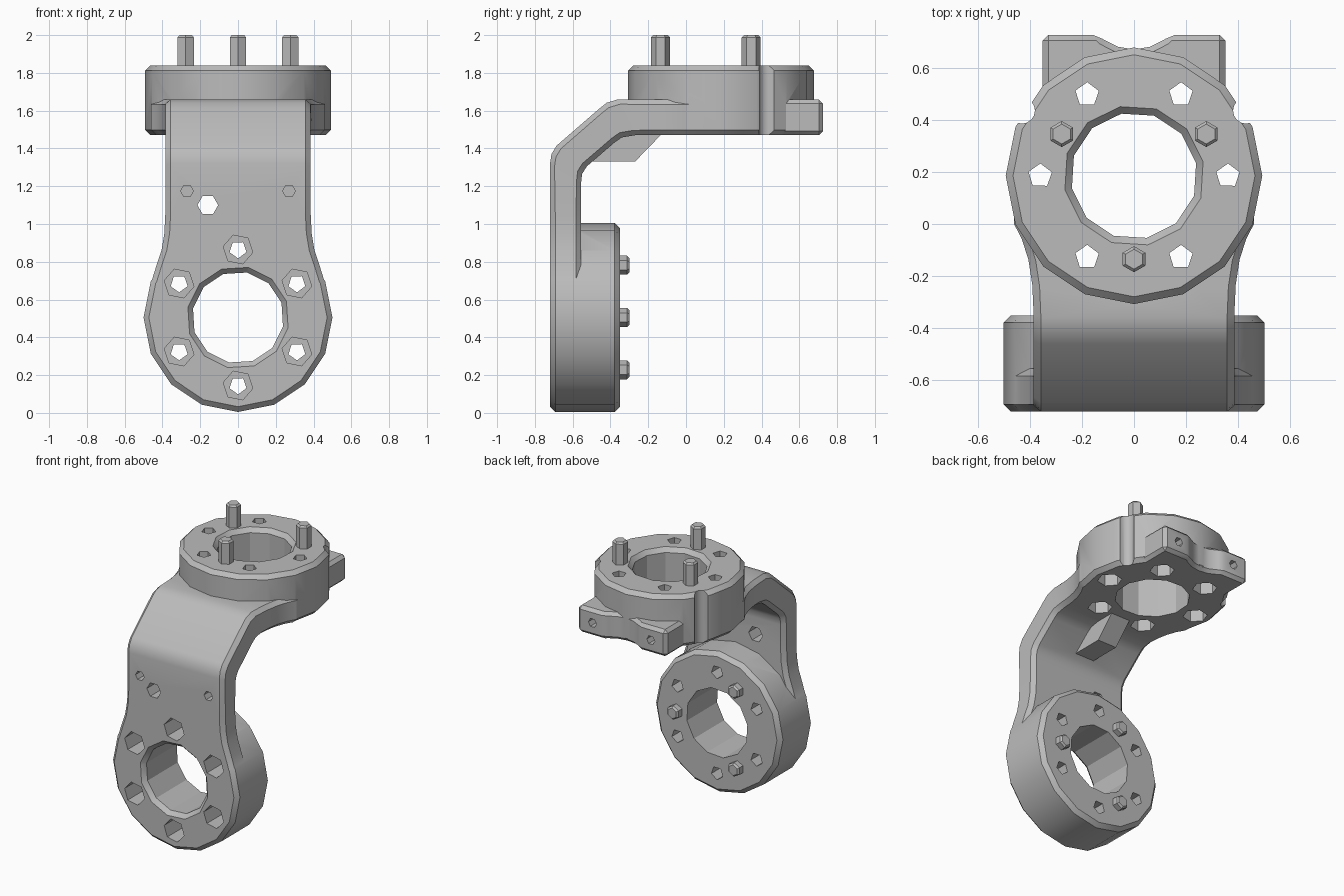
import bpy, bmesh
from math import radians, cos, sin, pi
from mathutils import Matrix, Vector

if "Cube" in bpy.data.objects:
    bpy.data.objects.remove(bpy.data.objects["Cube"])

grey = bpy.data.materials.new("plain grey")
grey.use_nodes = True
colour = (0.5, 0.5, 0.5, 1)
grey.diffuse_color = colour
grey.node_tree.nodes["Principled BSDF"].inputs["Base Color"].default_value = colour


def loft(name, loops):
    """Closed solid skinned through matching loops of points."""
    bm = bmesh.new()
    rows = [[bm.verts.new(p) for p in loop] for loop in loops]
    for a, b in zip(rows, rows[1:]):
        for i in range(len(a)):
            j = (i + 1) % len(a)
            bm.faces.new((a[i], a[j], b[j], b[i]))
    bm.faces.new(rows[0])
    bm.faces.new(rows[-1])
    bmesh.ops.recalc_face_normals(bm, faces=bm.faces)
    mesh = bpy.data.meshes.new(name)
    bm.to_mesh(mesh)
    bm.free()
    mesh.materials.append(grey)
    ob = bpy.data.objects.new(name, mesh)
    bpy.context.collection.objects.link(ob)
    return ob


def turned(name, profile, sides, frame, spin=0):
    """Solid with polygonal section from (radius, height) pairs."""
    return loft(name, [[frame @ Vector((r * cos(spin + 2 * pi * i / sides),
                                        r * sin(spin + 2 * pi * i / sides), h))
                        for i in range(sides)] for r, h in profile])


def apply_modifiers(ob):
    bpy.ops.object.select_all(action="DESELECT")
    bpy.context.view_layer.objects.active = ob
    ob.select_set(True)
    for m in list(ob.modifiers):
        bpy.ops.object.modifier_apply(modifier=m.name)


def combine(ob, other, operation):
    m = ob.modifiers.new("bool", "BOOLEAN")
    m.operation, m.solver, m.object = operation, "EXACT", other
    apply_modifiers(ob)
    bpy.data.objects.remove(other)


def smooth(ob):
    bpy.ops.object.select_all(action="DESELECT")
    bpy.context.view_layer.objects.active = ob
    ob.select_set(True)
    bpy.ops.object.shade_smooth_by_angle(angle=radians(28))


def shift(frame, angle, radius):
    return frame @ Matrix.Translation((radius * cos(angle), radius * sin(angle), 0))


DEPTH = 0.37
low = Matrix.Translation((0, -0.72, 0.505)) @ Matrix.Rotation(-pi / 2, 4, "X")
top = Matrix.Translation((0, 0.185, 1.47))

# Bent strap: outer point, inner point (y, z) and half width of each section
sections = [
    ((-0.72, 0.5), (-0.555, 0.5), 0.45),
    ((-0.72, 0.69), (-0.555, 0.69), 0.46),
    ((-0.72, 0.77), (-0.555, 0.77), 0.435),
    ((-0.72, 0.86), (-0.555, 0.86), 0.405),
    ((-0.72, 0.95), (-0.555, 0.95), 0.39),
    ((-0.72, 1.05), (-0.555, 1.05), 0.385),
    ((-0.72, 1.32), (-0.555, 1.22), 0.385),
    ((-0.712, 1.37), (-0.55, 1.265), 0.385),
    ((-0.685, 1.415), (-0.525, 1.305), 0.385),
    ((-0.46, 1.61), (-0.38, 1.43), 0.385),
    ((-0.42, 1.642), (-0.34, 1.458), 0.385),
    ((-0.36, 1.66), (-0.27, 1.47), 0.385),
    ((-0.24, 1.66), (-0.2, 1.47), 0.39),
    ((-0.14, 1.66), (-0.12, 1.47), 0.405),
    ((-0.06, 1.66), (-0.05, 1.47), 0.43),
    ((0.0, 1.66), (0.0, 1.47), 0.46),
    ((0.19, 1.66), (0.19, 1.47), 0.46),
]
c = 0.028
loops = []
for outer, inner, w in sections:
    o, i = Vector((0, *outer)), Vector((0, *inner))
    t = (i - o).normalized() * c
    half = [(w - c, o), (w, o + t), (w, i - t), (w - c, i)]
    loops.append([(x, p.y, p.z) for x, p in half] +
                 [(-x, p.y, p.z) for x, p in reversed(half)])
body = loft("bracket_body", loops)

# Rear lugs with a scooped gap between them
lugs = loft("lugs", [[(x, y, z) for x, y in ((-0.35, 0.3), (0.35, 0.3), (0.35, 0.725), (-0.35, 0.725))]
                     for z in (1.47, 1.66)])
scoop = turned("scoop", [(0.2, 1.4), (0.2, 1.7)], 20, Matrix.Translation((0, 0.87, 0)))
combine(lugs, scoop, "DIFFERENCE")
bevel = lugs.modifiers.new("bevel", "BEVEL")
bevel.width, bevel.segments, bevel.limit_method = 0.022, 1, "ANGLE"
apply_modifiers(lugs)

# Rib in the inner bend
rib = loft("rib", [[(x, y, z) for y, z in ((-0.53, 1.33), (-0.27, 1.33), (-0.12, 1.485), (-0.4, 1.5))]
                   for x in (-0.075, 0.075)])

# Two round hubs
for frame, r in ((low, 0.5), (top, 0.492)):
    e = 0.028
    hub = turned("hub", [(r - e, 0), (r, e), (r, DEPTH - e), (r - e, DEPTH)], 16, frame)
    combine(body, hub, "UNION")
combine(body, lugs, "UNION")
combine(body, rib, "UNION")

# Bores, chamfered on the outer face of each hub
for frame, profile in (
        (low, [(0.275, -0.005), (0.243, 0.03), (0.243, 0.5)]),
        (top, [(0.243, -0.1), (0.243, DEPTH - 0.03), (0.275, DEPTH + 0.005)])):
    combine(body, turned("bore", profile, 12, frame, 0.2), "DIFFERENCE")

# Bolt holes with hexagonal recesses, and locating pins between them
for frame, hole_phase, pin_phase, pin_end, label in (
        (low, pi / 6, 0, 0.42, "lower"), (top, 0, pi / 6, 0.53, "upper")):
    for k in range(6):
        f = shift(frame, hole_phase + k * pi / 3, 0.36)
        combine(body, turned("recess", [(0.08, -0.02), (0.08, 0.17)], 6, f, 0.2), "DIFFERENCE")
        combine(body, turned("hole", [(0.047, 0.1), (0.047, 0.5)], 5, f, 0.3), "DIFFERENCE")
    for k in range(3):
        f = shift(frame, pin_phase + k * 2 * pi / 3, 0.32)
        pin = turned(f"{label}_pin_{k + 1}", [(0.05, DEPTH - 0.02), (0.05, pin_end - 0.012),
                                              (0.038, pin_end)], 6, f, pi / 6)
        smooth(pin)

# Strap holes: one right through, two shallow
cuts = [(-0.16, 1.1, 0.055, 0.3), (-0.27, 1.175, 0.034, 0.11), (0.27, 1.175, 0.034, 0.11)]
for x, z, r, depth in cuts:
    f = Matrix.Translation((x, -0.72, z)) @ Matrix.Rotation(-pi / 2, 4, "X")
    combine(body, turned("strap_hole", [(r, -0.02), (r, depth)], 6, f), "DIFFERENCE")

# Side grooves and lug screw holes
for s in (-1, 1):
    groove = turned("groove", [(0.05, 1.4), (0.05, 1.9)], 16, Matrix.Translation((s * 0.43, 0.435, 0)))
    combine(body, groove, "DIFFERENCE")
    f = Matrix.Translation((s * 0.23, 0.6, 1.565)) @ Matrix.Rotation(-pi / 2, 4, "X")
    combine(body, turned("screw_hole", [(0.032, 0), (0.032, 0.2)], 6, f), "DIFFERENCE")

smooth(body)
